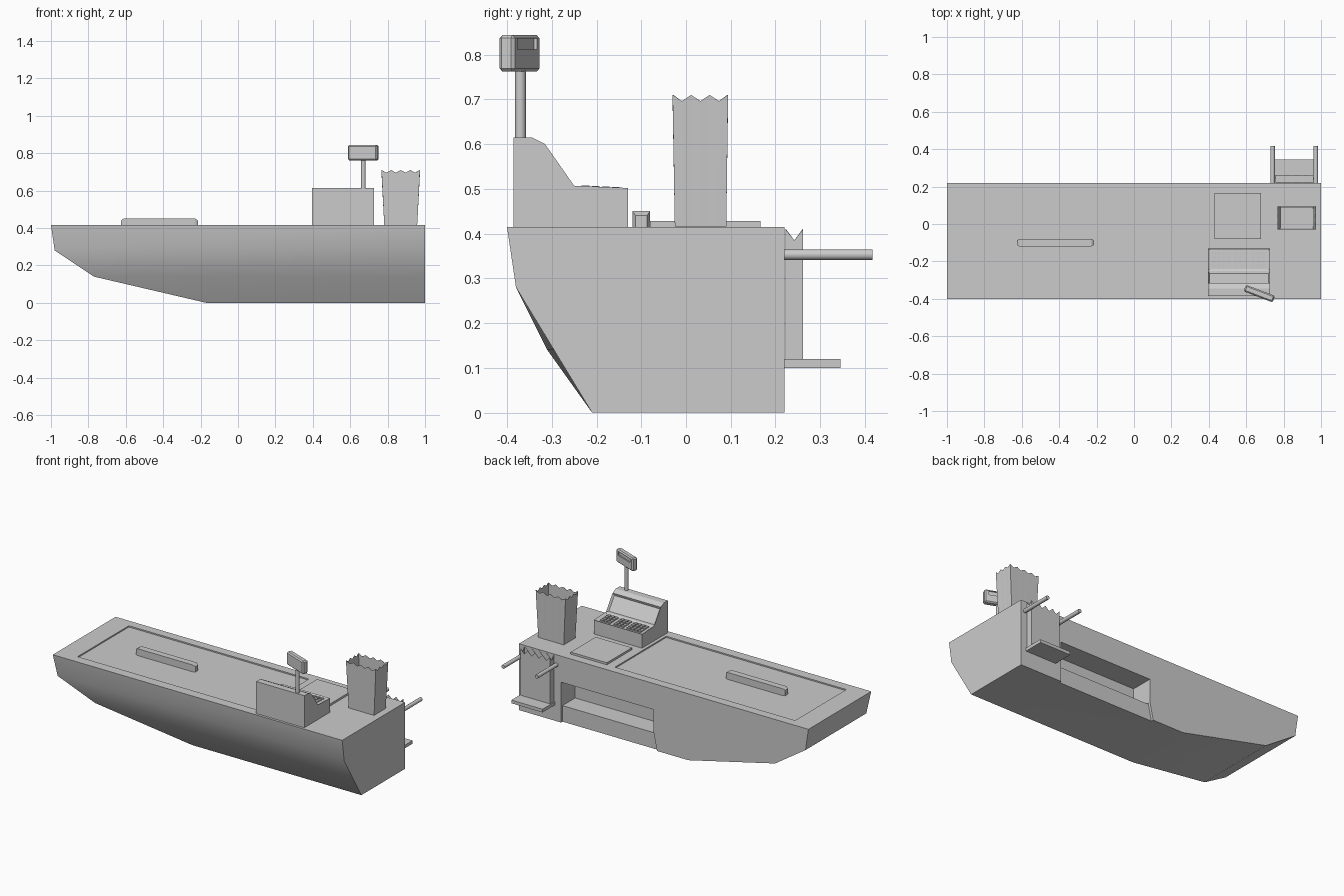
import bpy, bmesh, math
from mathutils import Matrix, Vector

if "Cube" in bpy.data.objects:
    bpy.data.objects.remove(bpy.data.objects["Cube"])


def finish(name, bm, smooth=None):
    bmesh.ops.recalc_face_normals(bm, faces=bm.faces)
    me = bpy.data.meshes.new(name)
    bm.to_mesh(me)
    bm.free()
    ob = bpy.data.objects.new(name, me)
    bpy.context.collection.objects.link(ob)
    activate(ob)
    if smooth:
        bpy.ops.object.shade_smooth_by_angle(angle=math.radians(smooth))
    return ob


def activate(ob):
    bpy.ops.object.select_all(action='DESELECT')
    ob.select_set(True)
    bpy.context.view_layer.objects.active = ob


def loft(bm, rings):
    rows = [[bm.verts.new(p) for p in r] for r in rings]
    n = len(rows[0])
    for a, b in zip(rows, rows[1:]):
        for i in range(n):
            j = (i + 1) % n
            bm.faces.new((a[i], a[j], b[j], b[i]))
    bm.faces.new(rows[0])
    bm.faces.new(rows[-1])


def add_box(bm, x0, x1, y0, y1, z0, z1):
    loft(bm, [[(x0, y0, z), (x1, y0, z), (x1, y1, z), (x0, y1, z)] for z in (z0, z1)])


def box(name, *d):
    bm = bmesh.new()
    add_box(bm, *d)
    return finish(name, bm)


def cut(target, cutter):
    activate(target)
    m = target.modifiers.new("cut", 'BOOLEAN')
    m.operation, m.solver, m.object = 'DIFFERENCE', 'EXACT', cutter
    bpy.ops.object.modifier_apply(modifier=m.name)
    bpy.data.objects.remove(cutter, do_unlink=True)


def rod(name, p, q, r, sides=16):
    p, q = Vector(p), Vector(q)
    bm = bmesh.new()
    rot = (q - p).to_track_quat('Z', 'Y').to_matrix().to_4x4()
    bmesh.ops.create_cone(bm, cap_ends=True, segments=sides, radius1=r, radius2=r,
                          depth=(q - p).length, matrix=Matrix.Translation((p + q) / 2) @ rot)
    return finish(name, bm, 40)


# Open paper bag with a zigzag rim
def bag(name, bottom, top, z0, z1, tooth, nx, ny):
    def corners(d):
        x0, x1, y0, y1 = d
        return [Vector(c) for c in ((x0, y0), (x1, y0), (x1, y1), (x0, y1))]
    lo, hi = corners(bottom), corners(top)
    rings = [[], []]
    for i, teeth in enumerate((nx, ny, nx, ny)):
        j = (i + 1) % 4
        for k in range(teeth * 2):
            t = k / (teeth * 2)
            rings[0].append((*lo[i].lerp(lo[j], t), z0))
            rings[1].append((*hi[i].lerp(hi[j], t), z1 - tooth * (k % 2)))
    bm = bmesh.new()
    loft(bm, rings)
    bm.faces.ensure_lookup_table()
    bmesh.ops.delete(bm, geom=[bm.faces[-1]], context='FACES_ONLY')
    ob = finish(name, bm)
    m = ob.modifiers.new("paper", 'SOLIDIFY')
    m.thickness = 0.002
    return ob


# Counter body, tapering to the floor at the front and the left end
levels = [(0, -.17, -.21, -.21), (.14, -.77, -.31, -.295),
          (.28, -.98, -.38, -.38), (.415, -1, -.4, -.4)]
bm = bmesh.new()
loft(bm, [[(xl, yl, z), (1, yr, z), (1, .22, z), (xl, .22, z)] for z, xl, yl, yr in levels])
counter = finish("counter_body", bm)
# Sunken belt, storage hole and inset kick panel at the back
cut(counter, box("belt_cutter", -.87, .375, -.34, .165, .407, .5))
cut(counter, box("storage_cutter", .07, .71, .08, .3, .1, .252))
bm = bmesh.new()
loft(bm, [[(.07, y, .11), (.71, y, .11), (.71, y, -.05), (.035, y, -.05)] for y in (.205, .3)])
cut(counter, finish("kick_cutter", bm))
activate(counter)
bpy.ops.object.shade_smooth_by_angle(angle=math.radians(36))

# Goods divider with chamfered ends, and scanner plate
bm = bmesh.new()
loft(bm, [[(x, -.1 - w, .407), (x, -.1 + w, .407), (x, -.1 + w, h), (x, -.1 - w, h)]
          for x, w, h in ((-.625, .013, .441), (-.612, .02, .45), (-.228, .02, .45), (-.215, .013, .441))])
finish("goods_divider", bm)
box("scanner_plate", .43, .68, -.08, .167, .41, .428)

# Cash register: side profile with sunken screen and keyboard
profile = [(-.385, .413), (-.385, .615), (-.345, .615), (-.315, .6),
           (-.25, .507), (-.13, .502), (-.13, .413)]
bm = bmesh.new()
loft(bm, [[(x, y, z) for y, z in profile] for x in (.395, .728)])
bmesh.ops.recalc_face_normals(bm, faces=bm.faces)
for target, depth in (((-.2825, .5535), -.012), ((-.19, .5045), -.005)):
    f = min(bm.faces, key=lambda f: (f.calc_center_median() - Vector((.5615, *target))).length)
    bmesh.ops.inset_individual(bm, faces=[f], thickness=.013, depth=0)
    bmesh.ops.translate(bm, verts=f.verts[:], vec=f.normal * depth)
finish("cash_register", bm)

# Register keys in three groups
bm = bmesh.new()
for x0, count, w in ((.418, 4, .026), (.535, 3, .026), (.628, 3, .026)):
    for i in range(count):
        for j in range(4):
            x, y = x0 + i * w, -.233 + j * .0225
            add_box(bm, x, x + w * .75, y, y + .017, .496, .507 - j * .001)
finish("register_keys", bm)

# Customer display on a pole, turned to one side
rod("display_pole", (.67, -.37, .61), (.67, -.37, .77), .012)
bm = bmesh.new()
add_box(bm, -.083, .083, -.0185, .0185, -.041, .041)
bmesh.ops.bevel(bm, geom=bm.edges[:], offset=.007, segments=1, affect='EDGES', profile=.5)
display = finish("customer_display", bm)
cut(display, box("display_cutter", -.06, .06, .011, .05, .008, .033))
display.location = (.67, -.372, .803)
display.rotation_euler.z = math.radians(-21)

# Standing bag on the counter
bag("standing_bag", (.782, .958, -.025, .09), (.767, .973, -.03, .094), .416, .71, .014, 4, 3)

# Bag rack at the back: rods, shelf and hanging bag
for side, x in (("left", .741), ("right", .972)):
    rod("bag_rod_" + side, (x, .2, .353), (x, .417, .353), .012)
box("bag_shelf", .75, .965, .21, .345, .1, .12)
bag("hanging_bag", (.757, .96, .222, .262), (.757, .96, .222, .262), .12, .41, .025, 4, 1)
